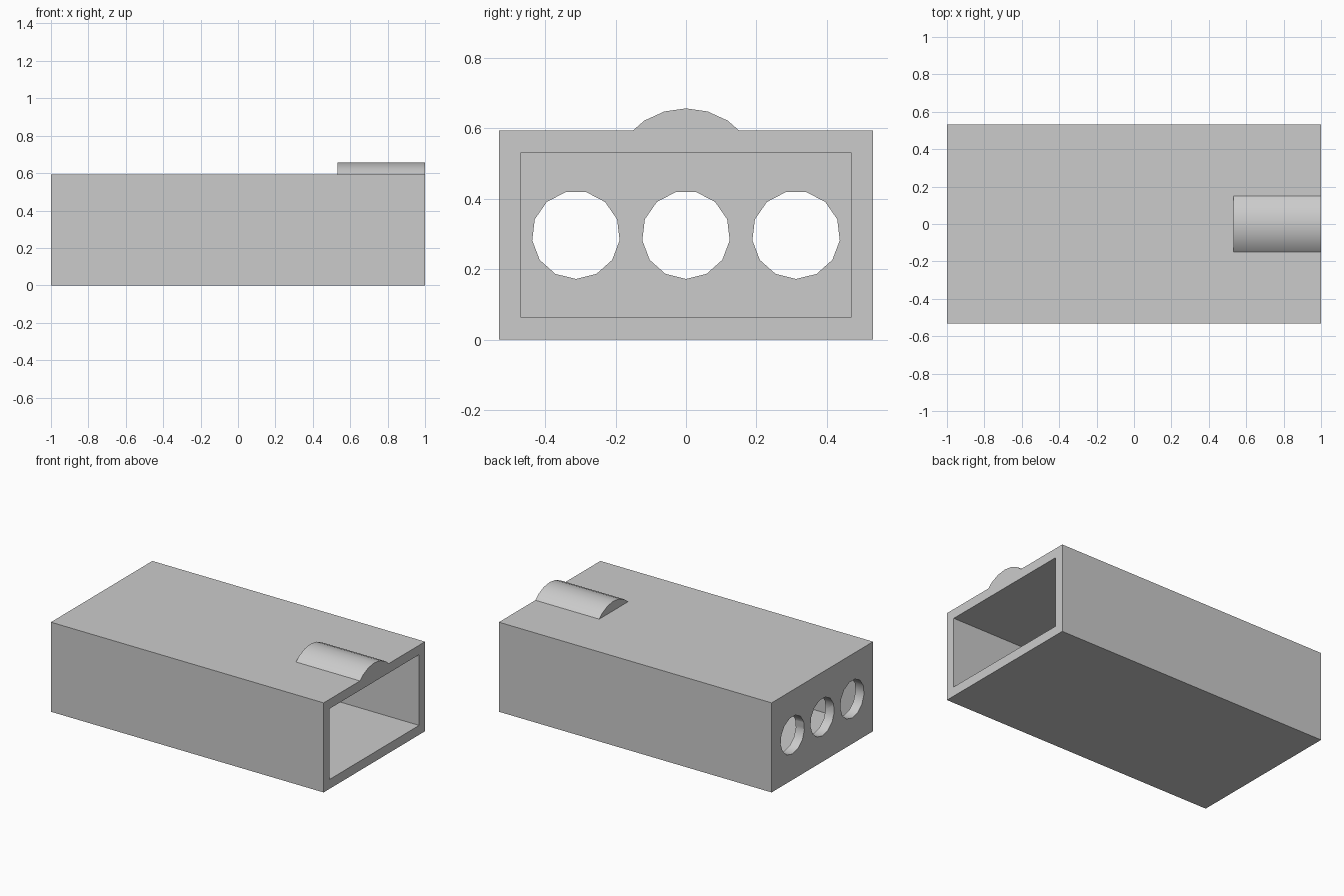
import bpy
import bmesh
from math import cos, sin, tau, radians

if "Cube" in bpy.data.objects:
    bpy.data.objects.remove(bpy.data.objects["Cube"])

U = 1 / 16                       # wall thickness
HALF_WIDTH, HEIGHT = 8.5 * U, 9.5 * U

grey = bpy.data.materials.new("light grey")
grey.use_nodes = True
grey.diffuse_color = (0.6, 0.6, 0.6, 1)
grey.node_tree.nodes["Principled BSDF"].inputs["Base Color"].default_value = (0.6, 0.6, 0.6, 1)


def prism(name, profile, x0, x1):
    """Extrude a (y, z) outline along x."""
    bm = bmesh.new()
    face = bm.faces.new([bm.verts.new((x0, y, z)) for y, z in profile])
    ext = bmesh.ops.extrude_face_region(bm, geom=[face])["geom"]
    moved = [v for v in ext if isinstance(v, bmesh.types.BMVert)]
    bmesh.ops.translate(bm, verts=moved, vec=(x1 - x0, 0, 0))
    bmesh.ops.recalc_face_normals(bm, faces=bm.faces)
    mesh = bpy.data.meshes.new(name)
    bm.to_mesh(mesh)
    bm.free()
    mesh.materials.append(grey)
    obj = bpy.data.objects.new(name, mesh)
    bpy.context.collection.objects.link(obj)
    return obj


def rectangle(half, low, high):
    return [(-half, low), (half, low), (half, high), (-half, high)]


def polygon(y, z, radius, sides, start):
    angles = [start + tau * i / sides for i in range(sides)]
    return [(y + radius * cos(a), z + radius * sin(a)) for a in angles]


def combine(target, tool, operation):
    mod = target.modifiers.new(tool.name, 'BOOLEAN')
    mod.operation, mod.solver, mod.object = operation, 'EXACT', tool
    bpy.context.view_layer.objects.active = target
    bpy.ops.object.modifier_apply(modifier=mod.name)
    bpy.data.objects.remove(tool)


# Outer casing with a rounded ridge beside the open end
casing = prism("casing", rectangle(HALF_WIDTH, 0, HEIGHT), -1, 1)
ridge = prism("ridge", polygon(0, 7 * U, 3.5 * U, 22, tau / 4), 8.5 * U, 1)
combine(casing, ridge, 'UNION')

# Hollow interior, open at the +x end
cavity = prism("cavity", rectangle(HALF_WIDTH - U, U, HEIGHT - U), U - 1, 1.2)
combine(casing, cavity, 'DIFFERENCE')

# Three round holes through the end wall
for i in (-1, 0, 1):
    hole = prism("hole", polygon(i * 5 * U, HEIGHT / 2, 2 * U, 13, -tau / 4), -1.1, 2 * U - 1)
    combine(casing, hole, 'DIFFERENCE')

# Merge coplanar faces, then smooth only the curved surfaces
bm = bmesh.new()
bm.from_mesh(casing.data)
bmesh.ops.remove_doubles(bm, verts=bm.verts, dist=0.0001)
bmesh.ops.dissolve_limit(bm, angle_limit=radians(1), verts=bm.verts, edges=bm.edges)
bm.to_mesh(casing.data)
bm.free()
bpy.ops.object.select_all(action='DESELECT')
casing.select_set(True)
bpy.context.view_layer.objects.active = casing
bpy.ops.object.shade_smooth_by_angle(angle=radians(30))
